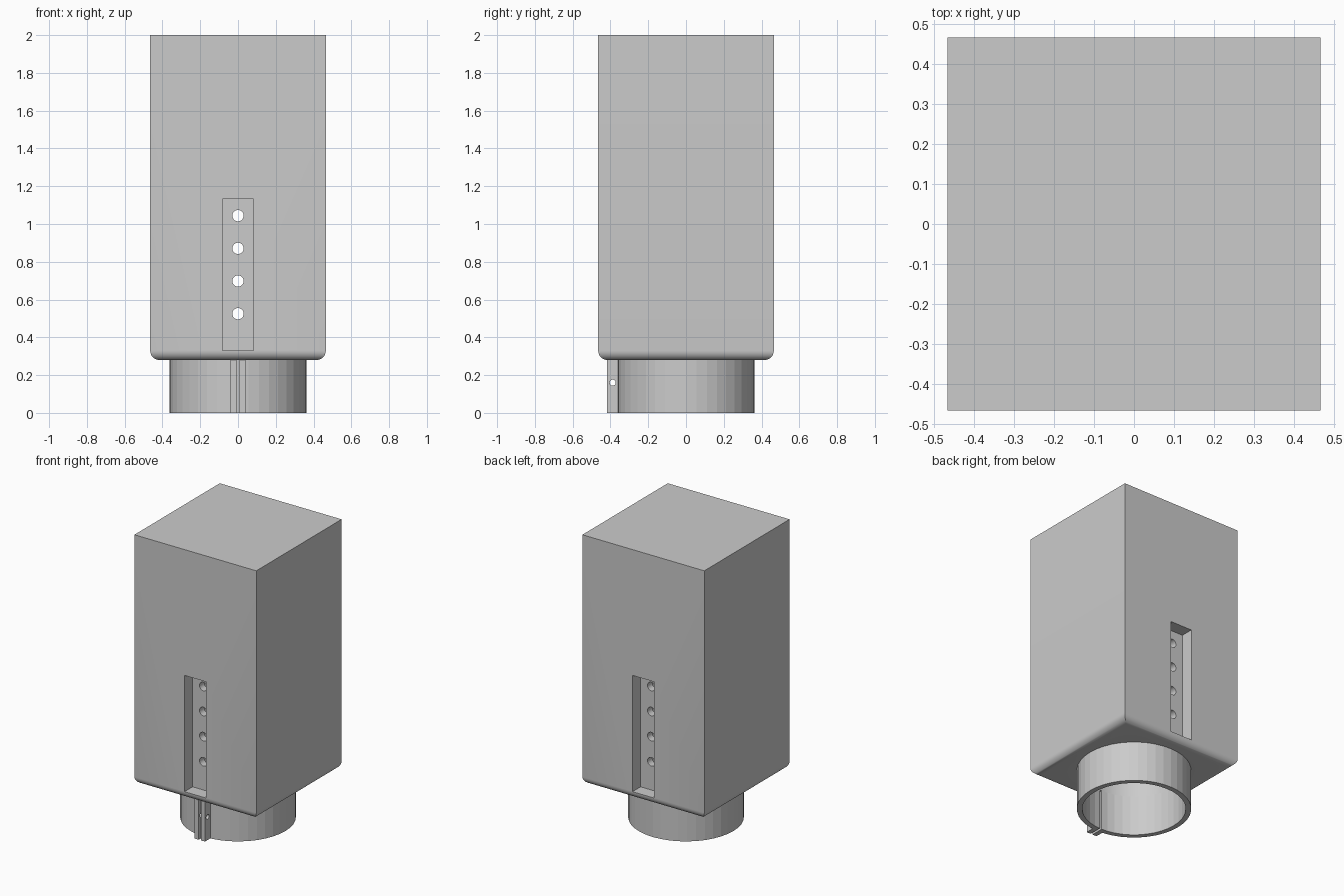
import bpy, bmesh, math

if "Cube" in bpy.data.objects:
    bpy.data.objects.remove(bpy.data.objects["Cube"])

SEG = 40


def box(name, x0, x1, y0, y1, z0, z1):
    bpy.ops.mesh.primitive_cube_add(size=1, location=((x0 + x1) / 2, (y0 + y1) / 2, (z0 + z1) / 2))
    ob = bpy.context.object
    ob.name = name
    ob.scale = (x1 - x0, y1 - y0, z1 - z0)
    bpy.ops.object.transform_apply(location=True, rotation=True, scale=True)
    return ob


def cyl(name, r, length, loc, rot=(0, 0, 0), n=SEG):
    bpy.ops.mesh.primitive_cylinder_add(vertices=n, radius=r, depth=length, location=loc, rotation=rot)
    ob = bpy.context.object
    ob.name = name
    bpy.ops.object.transform_apply(location=True, rotation=True, scale=True)
    return ob


def combine(target, tool, op='DIFFERENCE'):
    mod = target.modifiers.new(op, 'BOOLEAN')
    mod.operation = op
    mod.solver = 'EXACT'
    mod.object = tool
    bpy.context.view_layer.objects.active = target
    bpy.ops.object.modifier_apply(modifier=mod.name)
    bpy.data.objects.remove(tool, do_unlink=True)


H, BASE = 0.465, 0.28

# square housing, rounded only along its four bottom edges
body = box("housing", -H, H, -H, H, BASE, 2.0)
bm = bmesh.new()
bm.from_mesh(body.data)
low = [e for e in bm.edges if all(v.co.z < BASE + 0.01 for v in e.verts)]
bmesh.ops.bevel(bm, geom=low, offset=0.05, segments=8, profile=0.5, affect='EDGES')
bm.to_mesh(body.data)
bm.free()

# blind round socket for the post
combine(body, cyl("bore_cutter", 0.328, 1.2, (0, 0, 0.6)))

# recessed slots on front and back
for s in (-1, 1):
    ys = sorted((s * (H - 0.088), s * (H + 0.1)))
    combine(body, box("slot_cutter", -0.083, 0.083, *ys, 0.33, 1.132))

# adjustment holes right through
for i in range(4):
    combine(body, cyl("hole_cutter", 0.03, 1.4, (0, 0, 0.525 + 0.173 * i), (math.pi / 2, 0, 0), 24))

# split clamp collar with two lugs
collar = cyl("clamp_collar", 0.362, BASE, (0, 0, BASE / 2))
combine(collar, box("lugs", -0.04, 0.04, -0.417, -0.335, 0, BASE), 'UNION')
combine(collar, cyl("collar_bore_cutter", 0.328, 1, (0, 0, 0.1)))
combine(collar, box("slit_cutter", -0.008, 0.008, -0.6, -0.2, -0.1, 0.5))
combine(collar, cyl("bolt_hole_cutter", 0.016, 0.3, (0, -0.388, 0.16), (0, math.pi / 2, 0), 20))

# smooth the rounded edges and bores, keep hard edges
for ob, angle in ((body, 30), (collar, 5)):
    bpy.ops.object.select_all(action='DESELECT')
    ob.select_set(True)
    bpy.context.view_layer.objects.active = ob
    bpy.ops.object.shade_smooth_by_angle(angle=math.radians(angle))
